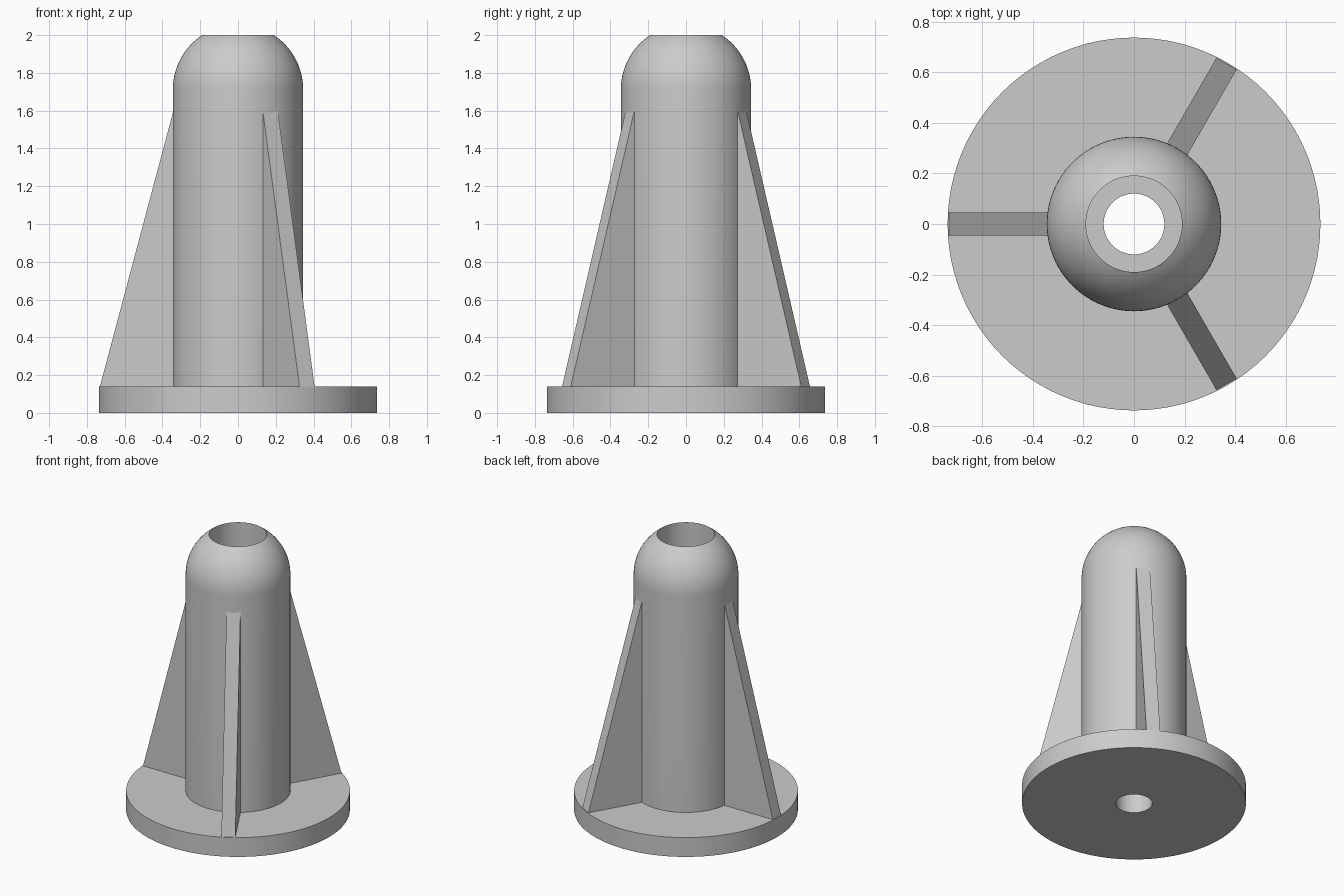
import bpy
import bmesh
import math
from mathutils import Matrix, Vector

cube = bpy.data.objects.get("Cube")
if cube:
    bpy.data.objects.remove(cube, do_unlink=True)

# Main dimensions
PLATE_R, PLATE_H = 0.737, 0.14
BODY_R, BORE_R, HOLE_R = 0.345, 0.19, 0.12
TOP, RIB_TOP, RIB_HALF = 2.0, 1.6, 0.046
SEGMENTS = 96

grey = bpy.data.materials.new("light_grey")
grey.use_nodes = True
color = (0.6, 0.6, 0.6, 1)
grey.diffuse_color = color
grey.node_tree.nodes["Principled BSDF"].inputs["Base Color"].default_value = color


def finish(name, bm, smooth):
    bmesh.ops.recalc_face_normals(bm, faces=bm.faces)
    mesh = bpy.data.meshes.new(name)
    bm.to_mesh(mesh)
    bm.free()
    mesh.materials.append(grey)
    obj = bpy.data.objects.new(name, mesh)
    bpy.context.collection.objects.link(obj)
    if smooth:
        bpy.ops.object.select_all(action='DESELECT')
        obj.select_set(True)
        bpy.context.view_layer.objects.active = obj
        bpy.ops.object.shade_smooth_by_angle(angle=math.radians(30))
    return obj


def lathe(name, profile):
    """Spin a closed (radius, height) profile around the z axis."""
    bm = bmesh.new()
    verts = [bm.verts.new((r, 0, z)) for r, z in profile]
    edges = [bm.edges.new((a, b)) for a, b in zip(verts, verts[1:] + verts[:1])]
    bmesh.ops.spin(bm, geom=verts + edges, cent=(0, 0, 0), axis=(0, 0, 1),
                   angle=math.tau, steps=SEGMENTS, use_merge=True)
    bmesh.ops.remove_doubles(bm, verts=bm.verts, dist=0.0001)
    return finish(name, bm, True)


def rib(name, angle):
    """Sloped gusset plate pointing outwards at the given angle."""
    inner = BODY_R - 0.05
    profile = [(inner, PLATE_H), (PLATE_R - 0.006, PLATE_H),
               (BODY_R - 0.003, RIB_TOP), (inner, RIB_TOP)]
    bm = bmesh.new()
    face = bm.faces.new([bm.verts.new((r, -RIB_HALF, z)) for r, z in profile])
    extruded = bmesh.ops.extrude_face_region(bm, geom=[face], use_keep_orig=True)["geom"]
    moved = [v for v in extruded if isinstance(v, bmesh.types.BMVert)]
    bmesh.ops.translate(bm, verts=moved, vec=Vector((0, 2 * RIB_HALF, 0)))
    bmesh.ops.transform(bm, matrix=Matrix.Rotation(angle, 4, 'Z'), verts=bm.verts)
    return finish(name, bm, False)


# Round base plate with the small screw hole
lathe("base_plate", [(HOLE_R, 0), (PLATE_R, 0), (PLATE_R, PLATE_H), (HOLE_R, PLATE_H)])

# Hollow column with a truncated spherical dome
dome_end = math.acos(BORE_R / BODY_R)
dome_z = TOP - BODY_R * math.sin(dome_end)
steps = 16
dome = [(BODY_R * math.cos(dome_end * i / steps),
         dome_z + BODY_R * math.sin(dome_end * i / steps)) for i in range(steps + 1)]
lathe("domed_column", [(BORE_R, PLATE_H), (BODY_R, PLATE_H)] + dome)

# Three supporting ribs
for label, degrees in (("right", 180), ("back_left", 60), ("front_left", -60)):
    rib(label + "_rib", math.radians(degrees))
